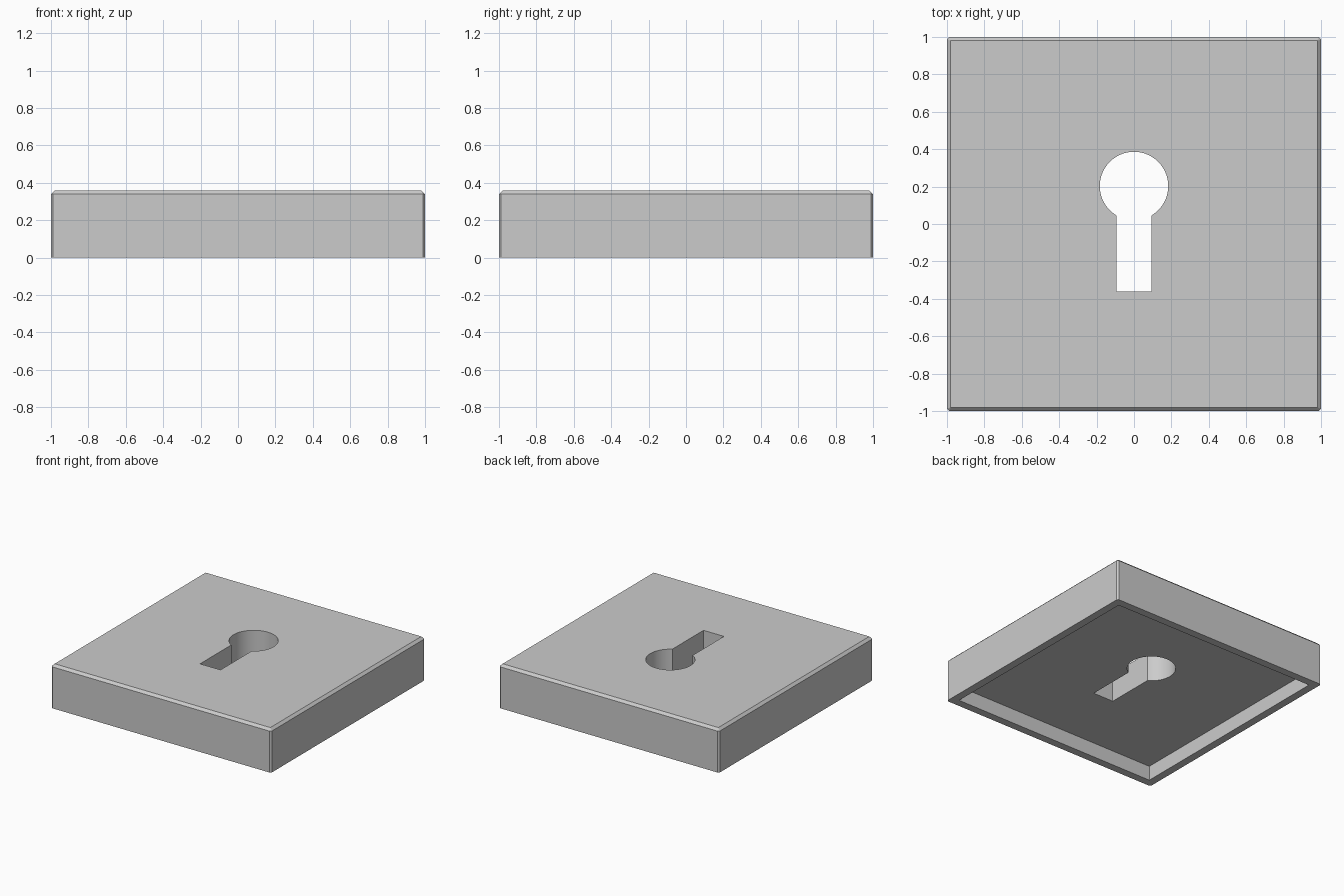
import bpy, bmesh, math

if "Cube" in bpy.data.objects:
    bpy.data.objects.remove(bpy.data.objects["Cube"])


def loft(name, rings):
    """Closed solid through rings of (x, y, z) points, capped at both ends."""
    bm = bmesh.new()
    loops = [[bm.verts.new(p) for p in ring] for ring in rings]
    n = len(loops[0])
    for a, b in zip(loops, loops[1:]):
        for i in range(n):
            j = (i + 1) % n
            bm.faces.new((a[i], a[j], b[j], b[i]))
    bm.faces.new(loops[0][::-1])
    bm.faces.new(loops[-1])
    bmesh.ops.remove_doubles(bm, verts=bm.verts, dist=1e-5)
    bmesh.ops.recalc_face_normals(bm, faces=bm.faces)
    mesh = bpy.data.meshes.new(name)
    bm.to_mesh(mesh)
    bm.free()
    obj = bpy.data.objects.new(name, mesh)
    bpy.context.collection.objects.link(obj)
    return obj


def square(half, cut, z):
    """Square outline with its corners cut off."""
    c = half - cut
    return [(half, -c, z), (half, c, z), (c, half, z), (-c, half, z),
            (-half, c, z), (-half, -c, z), (-c, -half, z), (c, -half, z)]


def keyhole(z, r=0.183, cy=0.203, w=0.093, bottom=-0.36, n=56):
    """Round head running into a straight slot."""
    start = -math.acos(w / r)
    sweep = math.pi - 2 * start
    arc = [(r * math.cos(start + sweep * i / n),
            cy + r * math.sin(start + sweep * i / n), z) for i in range(n + 1)]
    return arc + [(-w, bottom, z), (w, bottom, z)]


def cut(obj, cutter):
    cutter.hide_render = True
    mod = obj.modifiers.new("cut", 'BOOLEAN')
    mod.operation = 'DIFFERENCE'
    mod.solver = 'EXACT'
    mod.object = cutter
    bpy.context.view_layer.objects.active = obj
    bpy.ops.object.modifier_apply(modifier=mod.name)
    bpy.data.objects.remove(cutter)


# Plate with chamfered top and corner edges
plate = loft("keyhole_plate", [square(1.0, 0.012, 0.0),
                               square(1.0, 0.012, 0.34),
                               square(0.98, 0.0, 0.36)])

# Shallow recess underneath, leaving a thin rim
cut(plate, loft("recess_cutter", [[(x, y, z) for x, y in
    ((-0.935, -0.935), (0.935, -0.935), (0.935, 0.935), (-0.935, 0.935))]
    for z in (-0.1, 0.12)]))

# Keyhole through the plate
cut(plate, loft("keyhole_cutter", [keyhole(-0.2), keyhole(0.6)]))

# Smooth the round head, keep all other edges sharp
plate.select_set(True)
bpy.context.view_layer.objects.active = plate
bpy.ops.object.shade_smooth_by_angle(angle=math.radians(20))
